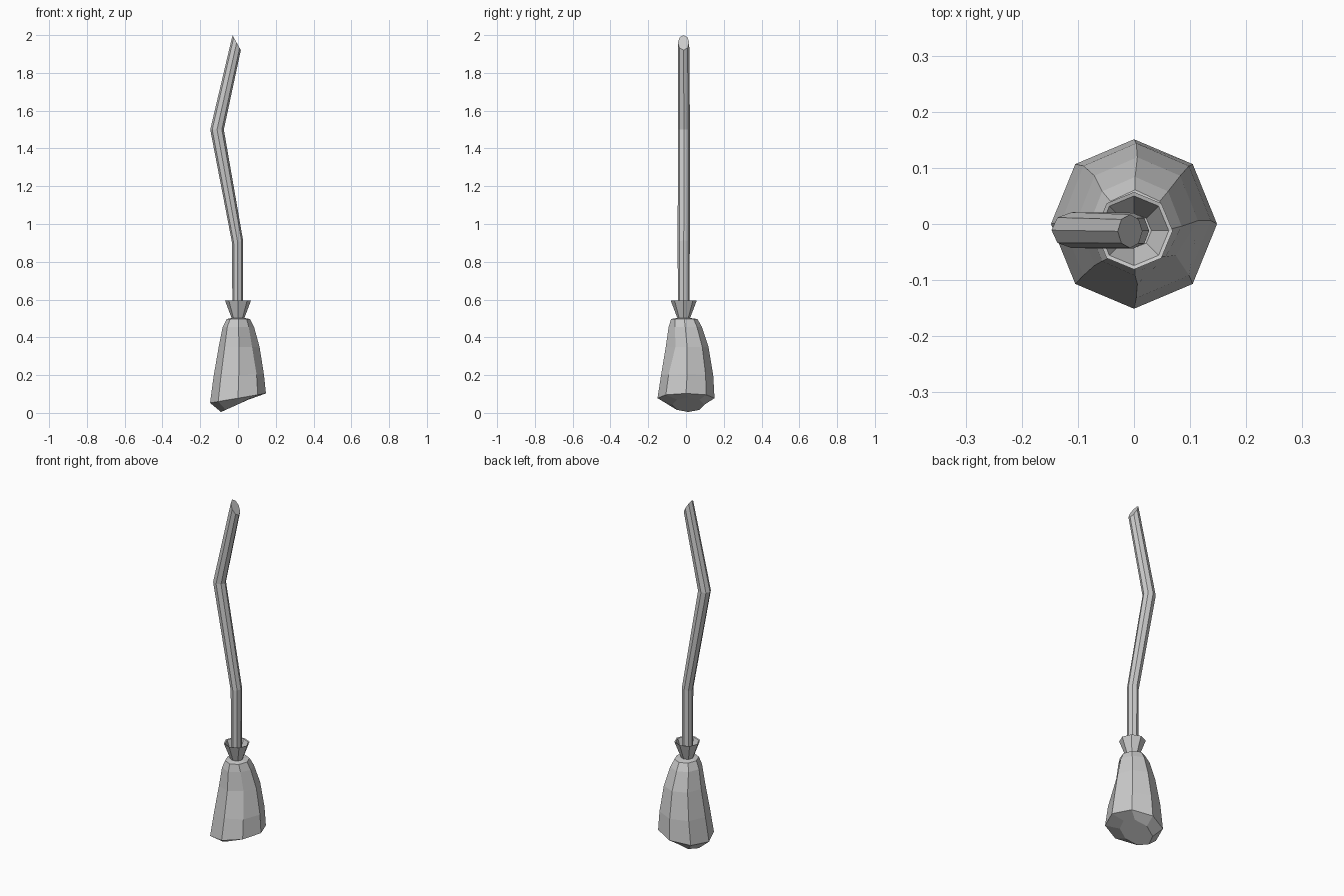
import bpy
from math import cos, sin, pi

if "Cube" in bpy.data.objects:
    bpy.data.objects.remove(bpy.data.objects["Cube"])

SIDES = 8


def ring(cx, cy, z, rx, ry=None, tilt=0.0):
    """Octagon with a vertex on +x; tilt raises z along x."""
    ry = rx if ry is None else ry
    pts = []
    for i in range(SIDES):
        a = 2 * pi * i / SIDES
        dx = rx * cos(a)
        pts.append((cx + dx, cy + ry * sin(a), z + tilt * dx))
    return pts


def loft(name, rings, caps=True):
    """Skin a stack of rings, flat shaded."""
    verts = [p for r in rings for p in r]
    faces = []
    for k in range(len(rings) - 1):
        a, b = k * SIDES, (k + 1) * SIDES
        for i in range(SIDES):
            j = (i + 1) % SIDES
            faces.append((a + i, a + j, b + j, b + i))
    if caps:
        faces.append(tuple(reversed(range(SIDES))))
        faces.append(tuple(range(len(verts) - SIDES, len(verts))))
    mesh = bpy.data.meshes.new(name)
    mesh.from_pydata(verts, [], faces)
    mesh.update()
    obj = bpy.data.objects.new(name, mesh)
    bpy.context.collection.objects.link(obj)
    return obj


# Crooked handle with a slanted cut at the top
loft("handle", [
    ring(-0.002, -0.012, 0.47, 0.028, 0.031),
    ring(-0.002, -0.012, 0.905, 0.029, 0.032, 0.25),
    ring(-0.111, -0.011, 1.50, 0.036, 0.032),
    ring(-0.007, -0.013, 1.96, 0.022, 0.030, -1.8),
])

# Flared collar: outer wall, thin lip, inner wall
loft("collar", [
    ring(0, -0.012, 0.495, 0.031),
    ring(0, -0.012, 0.595, 0.069),
    ring(0, -0.012, 0.593, 0.062),
    ring(0, -0.012, 0.515, 0.031),
])

# Bristle bundle, from the slanted underside up to the shoulder
bristles = [
    ring(-0.005, 0.012, 0.043, 0.085, 0.085, 0.45),
    ring(0, 0, 0.078, 0.148, 0.151, 0.17),
    ring(0.004, 0.006, 0.20, 0.133, 0.138, 0.04),
    ring(0.006, 0.006, 0.35, 0.108, 0.113),
    ring(0.002, -0.004, 0.455, 0.083, 0.088),
    ring(0.002, -0.009, 0.497, 0.062, 0.070),
    ring(0, -0.012, 0.503, 0.031),
]
# Dent in the front right corner
for level, (dx, dy) in {3: (-0.008, 0.018), 4: (-0.004, 0.008)}.items():
    x, y, z = bristles[level][7]
    bristles[level][7] = (x + dx, y + dy, z)
loft("bristles", bristles)
